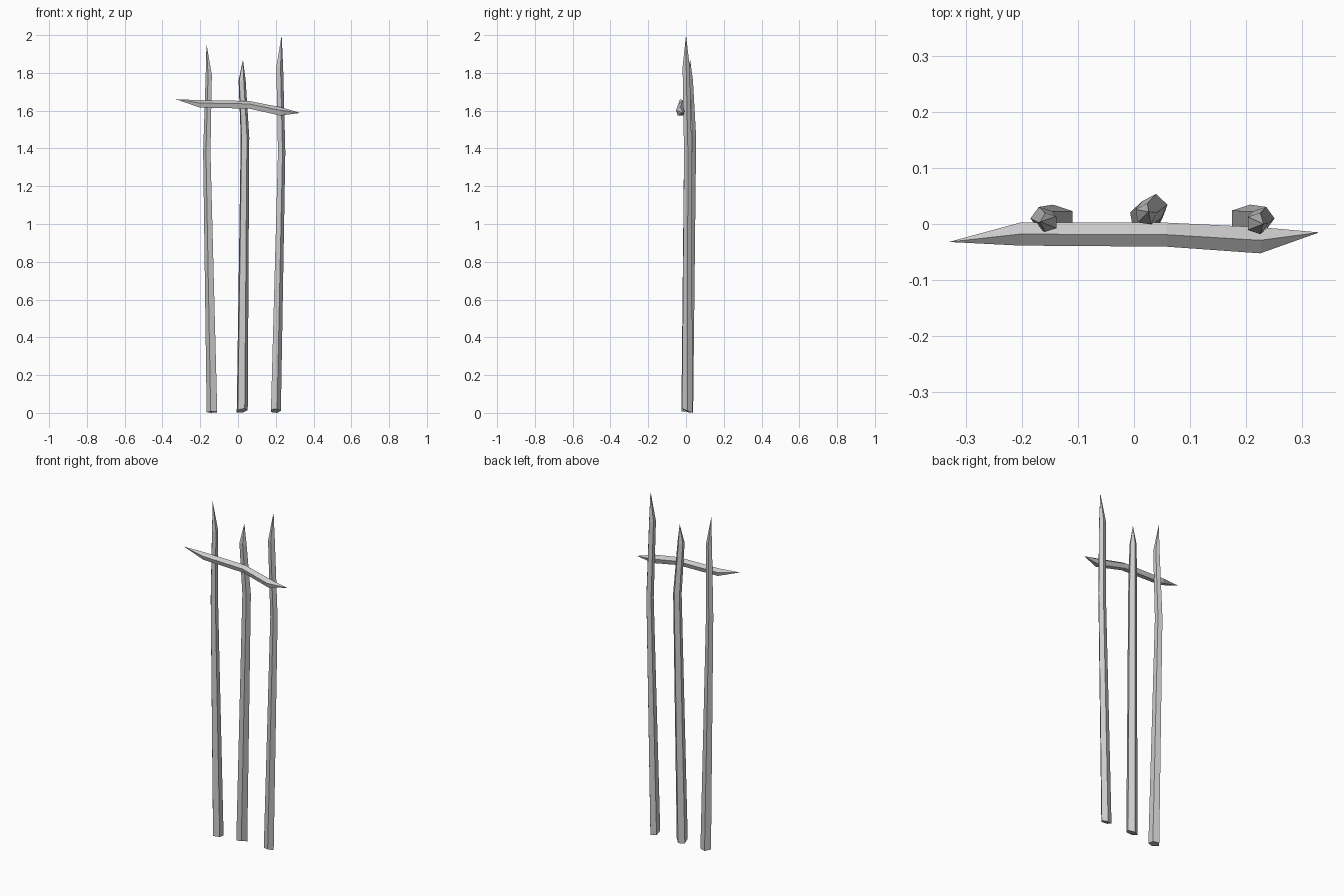
import bpy, bmesh
from math import cos, sin, radians
from mathutils import Vector

if "Cube" in bpy.data.objects:
    bpy.data.objects.remove(bpy.data.objects["Cube"])


def whittled(name, rings, tips, phase, axis, slope=(0, 0)):
    """Loft five-sided rings (x, y, z, radius) and close ends with points or a cap.
    tips = (start, end); None means a flat sawn end."""
    bm = bmesh.new()
    loops = []
    for n, (x, y, z, r) in enumerate(rings):
        loop = []
        for k in range(5):
            a = radians(phase + 72 * k)
            u, v = r * cos(a), r * sin(a)
            if axis == 'Z':
                dz = u * slope[0] + v * slope[1] if n == 0 else 0
                co = Vector((x + u, y + v, z + dz))
            else:
                co = Vector((x, y + u, z + v))
            loop.append(bm.verts.new(co))
        loops.append(loop)
    for a, b in zip(loops, loops[1:]):
        for k in range(5):
            j = (k + 1) % 5
            bm.faces.new((a[k], a[j], b[j], b[k]))
    for loop, tip in zip((loops[0], loops[-1]), tips):
        if tip is None:
            bm.faces.new(loop)
        else:
            p = bm.verts.new(tip)
            for k in range(5):
                bm.faces.new((loop[k], loop[(k + 1) % 5], p))
    bmesh.ops.recalc_face_normals(bm, faces=bm.faces[:])
    mesh = bpy.data.meshes.new(name)
    bm.to_mesh(mesh)
    bm.free()
    ob = bpy.data.objects.new(name, mesh)
    bpy.context.collection.objects.link(ob)
    return ob


# Three upright pointed stakes
whittled("left_stake",
         [(-0.135, 0.005, 0.004, 0.031), (-0.163, 0.010, 1.38, 0.0215), (-0.153, 0.003, 1.79, 0.018)],
         (None, (-0.167, 0.004, 1.955)), 180, 'Z', (0, -0.12))
whittled("middle_stake",
         [(0.021, 0.007, 0.012, 0.031), (0.036, 0.030, 1.46, 0.024), (0.021, 0.017, 1.76, 0.020)],
         (None, (0.026, 0.022, 1.87)), -62, 'Z', (0.15, -0.35))
whittled("right_stake",
         [(0.198, 0.007, 0.011, 0.029), (0.229, 0.010, 1.38, 0.0215), (0.219, 0.001, 1.83, 0.020)],
         (None, (0.231, 0.000, 2.0)), 0, 'Z', (0, -0.4))

# Crooked rail pointed at both ends
whittled("cross_rail",
         [(-0.203, -0.018, 1.634, 0.0215), (0.058, -0.019, 1.629, 0.0225), (0.225, -0.029, 1.594, 0.0245)],
         ((-0.33, -0.032, 1.661), (0.33, -0.015, 1.588)), 90, 'X')
